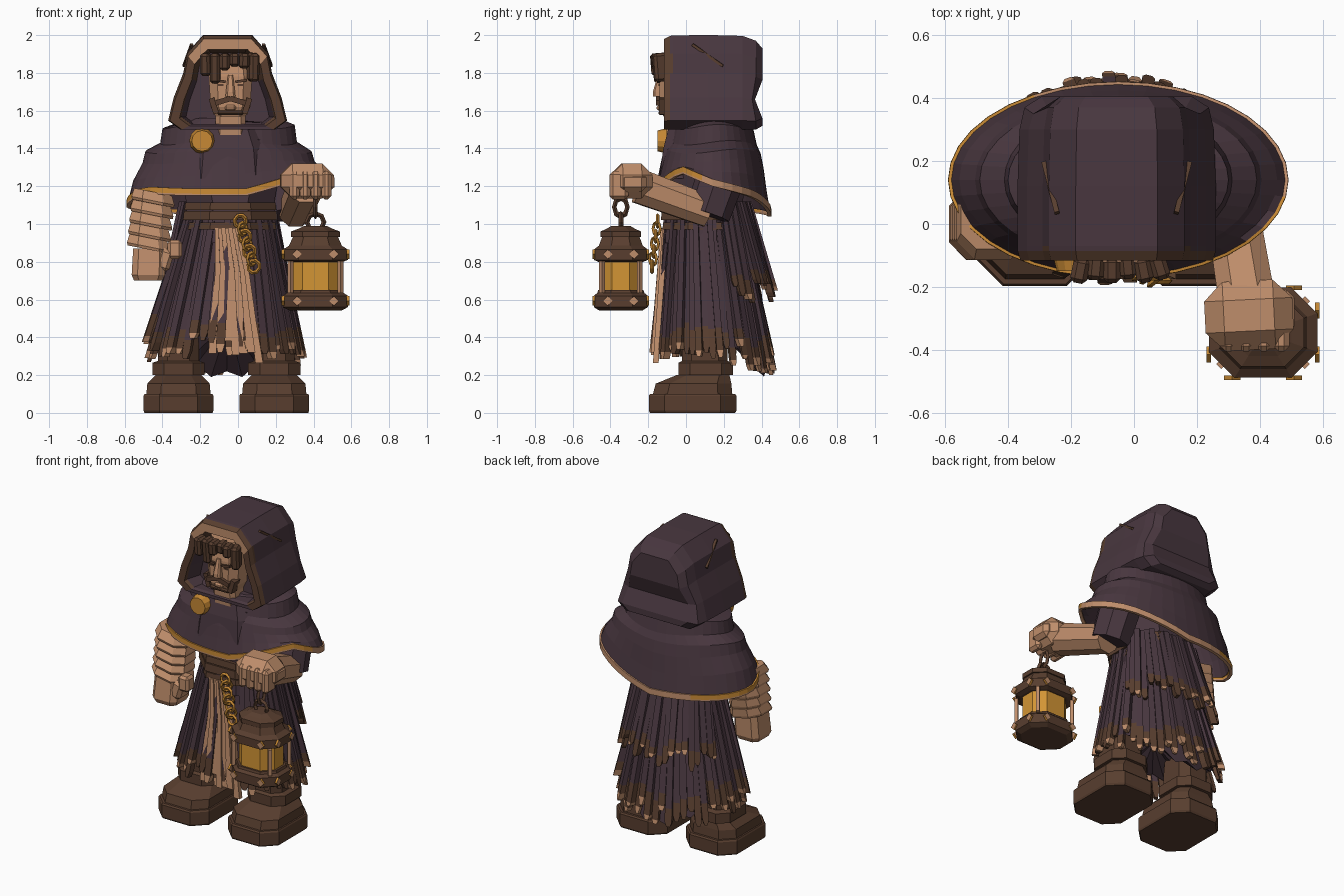
import bpy, bmesh, math, random
from mathutils import Matrix, Vector

random.seed(4)
cube = bpy.data.objects.get("Cube")
if cube:
    bpy.data.objects.remove(cube, do_unlink=True)

# Palette
COLOURS = {
    "purple_cloth": (0.066, 0.038, 0.050),
    "dark_leather": (0.098, 0.048, 0.028),
    "tan_skin_cloth": (0.52, 0.268, 0.147),
    "gold_trim": (0.57, 0.25, 0.035),
    "lantern_glass": (0.65, 0.30, 0.035),
    "dark_gold_chain": (0.40, 0.18, 0.025),
}
MATS = []
for label, rgb in COLOURS.items():
    m = bpy.data.materials.new(label)
    m.use_nodes = True
    m.diffuse_color = (*rgb, 1)
    m.node_tree.nodes["Principled BSDF"].inputs["Base Color"].default_value = (*rgb, 1)
    MATS.append(m)
PURPLE, BROWN, TAN, GOLD, GLASS, CHAIN = range(6)


def finish(bm, name, rule=None):
    """Turn a bmesh into an object; rule picks a colour from a face centre."""
    bmesh.ops.recalc_face_normals(bm, faces=bm.faces)
    if rule is not None:
        for f in bm.faces:
            f.material_index = rule(f.calc_center_median()) if callable(rule) else rule
    me = bpy.data.meshes.new(name)
    bm.to_mesh(me)
    bm.free()
    for m in MATS:
        me.materials.append(m)
    ob = bpy.data.objects.new(name, me)
    bpy.context.collection.objects.link(ob)
    return ob


def loft(bm, rings, cap_end=True, mats=None):
    """Skin closed rings of points; mats gives a colour for each row."""
    vs = [[bm.verts.new(p) for p in r] for r in rings]
    n = len(vs[0])
    for j, (a, b) in enumerate(zip(vs, vs[1:])):
        for i in range(n):
            f = bm.faces.new((a[i], a[(i + 1) % n], b[(i + 1) % n], b[i]))
            f.material_index = mats[j] if mats else 0
    bm.faces.new(vs[0]).material_index = mats[0] if mats else 0
    if cap_end:
        bm.faces.new(vs[-1]).material_index = mats[-1] if mats else 0
    return vs


def stack(name, rule, secs, k=0.5, matrix=Matrix()):
    """Chamfered rectangles (z, cx, cy, half x, half y) joined upwards."""
    rings = []
    for z, cx, cy, hx, hy in secs:
        c = k * min(hx, hy)
        quarter = [(hx, hy - c), (hx - c, hy), (c - hx, hy), (-hx, hy - c)]
        pts = quarter + [(-x, -y) for x, y in quarter]
        rings.append([matrix @ Vector((cx + x, cy + y, z)) for x, y in pts])
    bm = bmesh.new()
    loft(bm, rings)
    return finish(bm, name, rule)


def box(name, rule, loc, size, rot=(0, 0, 0), bevel=0.0):
    bm = bmesh.new()
    bmesh.ops.create_cube(bm, size=1)
    bmesh.ops.scale(bm, vec=size, verts=bm.verts)
    if bevel:
        bmesh.ops.bevel(bm, geom=bm.edges[:], offset=bevel, segments=1, affect='EDGES')
    ob = finish(bm, name, rule)
    ob.location, ob.rotation_euler = loc, rot
    return ob


def limb(name, rule, p, q, r0, r1):
    p, q = Vector(p), Vector(q)
    d = q - p
    mat = Matrix.Translation(p) @ d.to_track_quat('Z', 'Y').to_matrix().to_4x4()
    return stack(name, rule, [(0, 0, 0, r0, r0), (d.length, 0, 0, r1, r1)], 0.55, mat)


def link(name, rule, loc, radius, minor, rot, stretch=1.0):
    bpy.ops.mesh.primitive_torus_add(major_segments=8, minor_segments=4, location=loc,
                                     major_radius=radius, minor_radius=minor, rotation=rot)
    ob = bpy.context.object
    ob.name, ob.scale = name, (1, stretch, 1)
    ob.data.materials.append(MATS[rule])


# Boots and legs
for side, cx in (("right", -0.315), ("left", 0.192)):
    stack(side + "_boot", BROWN, [
        (0, cx, .035, .18, .225), (.012, cx, .035, .185, .232), (.09, cx, .035, .185, .232),
        (.1, cx, .035, .18, .225), (.1, cx, .035, .17, .21), (.155, cx, .04, .165, .2),
        (.2, cx, .09, .12, .14), (.2, cx, .105, .138, .145), (.265, cx, .105, .138, .145),
        (.275, cx, .1, .108, .12), (.36, cx, .1, .108, .12), (.5, cx, .1, .1, .11)], 0.45)

# Under robe with a long dipping back
bm = bmesh.new()
rings = []
for t in (0, 1):
    ring = []
    for i in range(28):
        a = math.tau * i / 28
        rx, ry = .22 + .15 * t, .18 + .09 * t
        low = .38 + .04 * (i % 2) - .2 * max(0, math.sin(a)) ** 2
        ring.append((-.04 - .02 * t + rx * math.cos(a), .1 + .05 * t + ry * math.sin(a),
                     1.05 * (1 - t) + low * t))
    rings.append(ring)
vs = loft(bm, rings, cap_end=False)
mid = bm.verts.new((-.05, .12, .48))
for a, b in zip(vs[1], vs[1][1:] + vs[1][:1]):
    bm.faces.new((a, b, mid))
finish(bm, "under_robe", PURPLE)


def ribbons(name, count, span, top, bot, low, jitter):
    """Ragged hanging strips between two ellipses (cx, cy, rx, ry, z)."""
    bm = bmesh.new()
    for i in range(count):
        a = math.pi / 2 + span * ((i + .5) / count - .5)
        da = span / count * 0.56
        zb = low(a) + random.uniform(-jitter, jitter)
        bulge = .012 * (i % 3) + random.uniform(0, .008)
        band = random.uniform(.76, .88)
        rows = []
        for t in (0, .4, band, random.uniform(.93, .97), 1):
            e = [u + (v - u) * t for u, v in zip(top, bot)]
            z = top[4] + (zb - top[4]) * t
            w = da * (1 - .35 * max(0, t - .5) - .4 * (t == 1))
            rows.append([(e[0] + (e[2] + o) * math.cos(g), e[1] + (e[3] + o) * math.sin(g), z)
                         for g, o in ((a - w, bulge), (a + w, bulge), (a + w, -.015), (a - w, -.015))])
        tip = TAN if random.random() < .55 else BROWN
        loft(bm, rows, mats=[PURPLE, PURPLE, BROWN, tip])
    return finish(bm, name)


# Skirt layers
ribbons("skirt_strips", 54, math.tau, (-.04, .1, .225, .19, 1.02), (-.07, .145, .41, .31, .3),
        lambda a: .335 - .08 * max(0, math.sin(a)), .06)
ribbons("back_overlay_strips", 22, 2.5, (-.05, .12, .26, .2, 1.12), (-.06, .15, .36, .31, .6),
        lambda a: .635, .055)

# Pleated front apron
bm = bmesh.new()
for i in range(7):
    rows = []
    low = .3 + random.uniform(-.04, .1)
    for t in (0, .35, .7, 1):
        x0, w = -.122 + .01 * math.sin(t * 5) - .025 * t, (.125 + .165 * t) / 7
        x, y = x0 + i * w, -.125 - .05 * t - .01 * (i % 2)
        z = .98 + (low - .98) * t
        rows.append([(x, y, z), (x + w, y, z), (x + w, y + .03, z), (x, y + .03, z)])
    loft(bm, rows)
finish(bm, "front_apron", TAN)

# Torso and belts
stack("torso", PURPLE, [(.9, -.04, .1, .25, .21), (1.1, -.04, .1, .23, .2),
                        (1.45, -.05, .13, .3, .2)], 0.7)
for z, h, r in ((.99, .018, .0), (1.045, .025, .008), (1.095, .02, .0)):
    stack("belt", BROWN, [(z - h, -.04, .1, .243 + r, .225 + r), (z + h, -.04, .1, .238 + r, .22 + r)], 0.6)

# Hanging belt chain
for i in range(7):
    link("chain_link", CHAIN if i % 2 else GOLD, (.012 + .012 * i, -.15 - .005 * i, 1.015 - .04 * i),
         .03, .01, (math.pi / 2, .3, 0) if i % 2 == 0 else (math.pi / 2, 0, .7), 1.1)

# Shoulder cape with a wavy hem
HEM = [(0, 1.2), (45, 1.14), (90, 1.04), (135, 1.06), (180, 1.09), (215, 1.16), (245, 1.15),
       (280, 1.15), (300, 1.2), (328, 1.27), (360, 1.2)]


def hem(deg):
    for (a, za), (b, zb) in zip(HEM, HEM[1:]):
        if a <= deg <= b:
            return za + (zb - za) * (deg - a) / (b - a)


bm = bmesh.new()
rings = []
# rows of (radius x, radius y, height, share of hem height, rise above hem)
for rx, ry, z, t, up in ((.26, .19, 1.55, 0, 0), (.35, .215, 1.515, 0, 0), (.362, .235, 1.43, 0, 0),
                         (.44, .255, 1.385, 0, 0), (.455, .27, 1.36, .15, 0), (.505, .285, 1.36, .5, 0),
                         (.53, .303, 1.36, 1, .038), (.54, .312, 1.36, 1, .038),
                         (.541, .313, 1.36, 1, .01), (.541, .313, 1.36, 1, 0)):
    ring = []
    for i in range(36):
        a = math.tau * i / 36
        fold = .012 * math.sin(3 * a + z * 9) * (t < .8)
        ring.append((-.05 + rx * math.cos(a), .14 + ry * math.sin(a),
                     z + fold + up + (hem(i * 10) - z) * t))
    rings.append(ring)
loft(bm, rings, cap_end=False, mats=[PURPLE] * 6 + [GOLD] * 2 + [TAN])
for f in bm.faces:
    c = f.calc_center_median()
    if f.material_index == GOLD and c.y > .1 and c.x > -.3:
        f.material_index = TAN
cape = finish(bm, "shoulder_cape")
solid = cape.modifiers.new("thickness", 'SOLIDIFY')
solid.thickness = .02
solid.offset = -1
stack("chest_fold", PURPLE, [(1.24, -.05, .0, .2, .14), (1.4, -.05, .0, .18, .12),
                             (1.5, -.05, .0, .14, .095)], 0.4)

# Round clasp
bm = bmesh.new()
bmesh.ops.create_cone(bm, cap_ends=True, segments=12, radius1=.068, radius2=.055, depth=.05)
clasp = finish(bm, "round_clasp", GOLD)
clasp.location, clasp.rotation_euler = (-.19, -.125, 1.44), (math.pi / 2, 0, 0)

# Hood with an open front, drawn as arches from front to back
HALF = [(.25, 1.5), (.315, 1.545), (.285, 1.66), (.235, 1.78), (.215, 1.88), (.13, 1.97)]
ARCH = [(-x, z) for x, z in HALF] + [(x, z) for x, z in HALF[::-1]]


def arch(y, sx, sz, lift=0, dent=0):
    return [(-.055 + x * sx, y - (dent if 1.6 < z < 1.7 else 0),
             1.5 + lift + (z - 1.5) * sz) for x, z in ARCH]


bm = bmesh.new()
hood = [arch(.0, .7, .8, .03), arch(-.1, .78, .85, .03), arch(-.116, .81, .86, .02),
        arch(-.116, .97, 1.02), arch(-.085, 1, 1.055), arch(-.07, 1, 1.06), arch(.12, 1.0, 1.065),
        arch(.3, .98, 1.055), arch(.37, .93, 1.0, 0, .02), arch(.405, .76, .87, .02, .04)]
vs = loft(bm, hood, cap_end=False)
back = vs[-1]
for i in range(len(back) // 2 - 1):
    bm.faces.new((back[i], back[i + 1], back[-2 - i], back[-1 - i]))


def hood_colour(c):
    dx = abs(c.x + .055)
    if c.y < -.08 and (c.z > 1.54 or dx > .2):
        # worn patch of lighter lining along the brow of the rim
        return TAN if c.y < -.105 and c.z > 1.85 and dx < .2 else BROWN
    if c.y < .01 and dx < .25 and 1.8 < c.z < 1.92:
        return BROWN
    return PURPLE


finish(bm, "hood", hood_colour)
for s in (-1, 1):
    box("hood_tear", BROWN, (-.055 + s * .21, .115, 1.893), (.016, .2, .014), (-.6, 0, -s * .25))

# Head and face
stack("neck", TAN, [(1.45, -.04, .0, .08, .1), (1.62, -.04, .0, .08, .115)], 0.3)
stack("head", TAN, [(1.57, -.04, -.02, .08, .1), (1.62, -.04, -.03, .105, .11),
                    (1.78, -.04, -.03, .115, .11), (1.9, -.04, -.02, .1, .1)], 0.4)
stack("nose", TAN, [(1.675, -.04, -.14, .026, .035), (1.7, -.04, -.14, .024, .035),
                    (1.79, -.04, -.13, .013, .02)], 0.4)
box("chin", TAN, (-.04, -.135, 1.615), (.06, .04, .03), bevel=.01)
box("beard", BROWN, (-.04, -.115, 1.588), (.14, .06, .024), bevel=.008)
for s in (-1, 1):
    box("moustache", BROWN, (-.04 + s * .04, -.145, 1.652), (.085, .03, .028), (0, s * .3, 0))
    box("beard_side", BROWN, (-.04 + s * .088, -.112, 1.625), (.03, .06, .085), (0, s * .3, 0))
    box("eyebrow", BROWN, (-.04 + s * .055, -.143, 1.757), (.06, .02, .014), (0, -s * .15, 0))
    box("eye", BROWN, (-.04 + s * .052, -.141, 1.735), (.03, .008, .01))
for i, drop in enumerate((.1, .14, .07, .05, .06, .13)):
    box("hair_lock", BROWN, (-.17 + i * .05, -.145 + .012 * (i % 2), 1.905 - drop / 2 - .01),
        (.054, .08, drop + .02), (.08, 0, .1 * (i - 2)), .014)

# Wrapped right arm, bands slanting down towards the body
secs = []
for i in range(5):
    z, x = 1.17 - i * .062, -.45 - .006 * i
    secs += [(z, x, .02, .1, .1), (z - .047, x, .0, .114, .115), (z - .062, x, .0, .11, .11)]
slant = Matrix(((1, 0, 0, 0), (0, 1, 0, 0), (-.2, 0, 1, -.09), (0, 0, 0, 1)))
stack("right_wrapped_sleeve", TAN, secs, 0.5, slant)
stack("right_hand", TAN, [(.7, -.475, -.02, .075, .08), (.73, -.475, -.02, .088, .095),
                          (.87, -.47, -.01, .085, .09)], 0.35)
box("right_thumb", TAN, (-.335, -.06, .865), (.075, .08, .1), (0, 0, 0), .015)
box("right_palm_edge", TAN, (-.39, -.04, .81), (.08, .12, .12), (0, .3, 0), .02)

# Raised left arm and fist
limb("left_sleeve", PURPLE, (.26, .2, 1.3), (.285, .115, 1.05), .12, .11)
limb("left_forearm", TAN, (.3, .12, 1.065), (.36, -.25, 1.2), .082, .09)
box("left_fist", TAN, (.365, -.29, 1.228), (.28, .22, .184), (0, 0, .05), .06)
for i in range(4):
    box("left_finger", TAN, (.3 + i * .056, -.355, 1.205), (.053, .1, .15), (0, 0, 0), .018)
box("left_thumb", TAN, (.47, -.28, 1.22), (.08, .14, .1), (0, 0, 0), .025)

# Lantern: frame, glass, roof
LX, LY = .41, -.345


def lantern(name, rule, rows):
    stack(name, rule, [(z, LX, LY, r, r * .83) for z, r in rows], 0.57)


lantern("lantern_base", BROWN, [(.543, .14), (.56, .172), (.62, .172), (.635, .15), (.65, .145)])
lantern("lantern_glass", GLASS, [(.64, .13), (.81, .13)])
lantern("lantern_roof", BROWN, [(.8, .145), (.81, .172), (.865, .172), (.885, .14), (.93, .12),
                                (.93, .13), (.96, .13), (.975, .09), (.99, .06)])
for sx in (-1, 1):
    for sy in (-1, 1):
        box("lantern_post", TAN, (LX + sx * .133, LY + sy * .1, .72), (.022, .022, .17), (0, 0, math.pi / 4))
        for z in (.593, .84):
            # rivets: pale face, gold edges
            box("front_back_rivet", lambda c: TAN if abs(c.y) > .005 else GOLD,
                (LX + sx * .098, LY + sy * .143, z), (.036, .014, .036), (0, math.pi / 4, 0))
            box("side_rivet", lambda c: TAN if abs(c.x) > .005 else GOLD,
                (LX + sx * .172, LY + sy * .07, z), (.014, .036, .036), (math.pi / 4, 0, 0))
link("lantern_handle", BROWN, (LX, LY, 1.01), .045, .013, (math.pi / 2, 0, 0))
link("lantern_hook", BROWN, (LX, LY, 1.09), .035, .012, (math.pi / 2, 0, math.pi / 2), 1.4)
